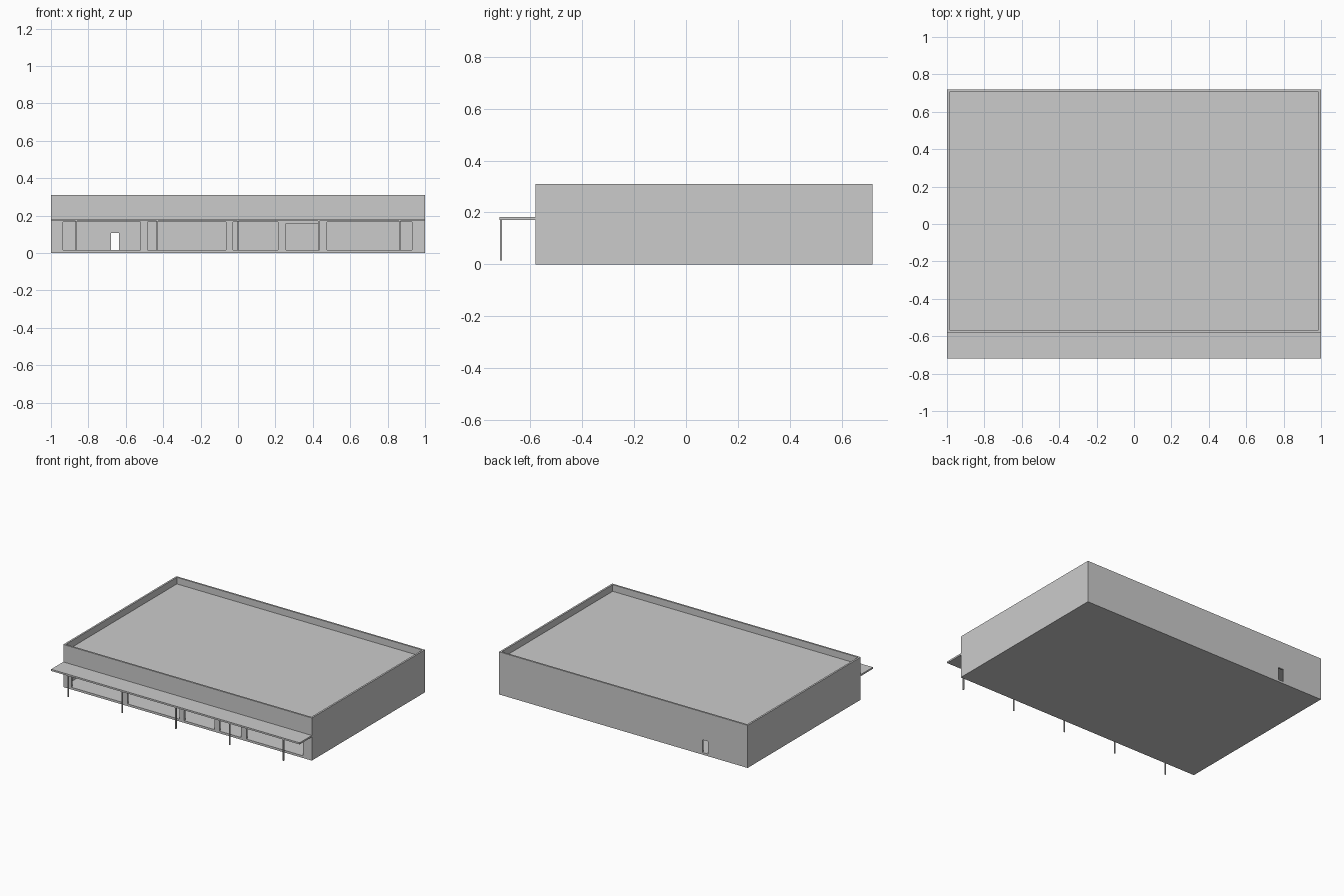
import bpy

if "Cube" in bpy.data.objects:
    bpy.data.objects.remove(bpy.data.objects["Cube"])


def box(name, x0, x1, y0, y1, z0, z1):
    bpy.ops.mesh.primitive_cube_add(size=1, location=((x0 + x1) / 2, (y0 + y1) / 2, (z0 + z1) / 2))
    ob = bpy.context.object
    ob.name = name
    ob.scale = (x1 - x0, y1 - y0, z1 - z0)
    bpy.ops.object.transform_apply(location=False, rotation=False, scale=True)
    return ob


def cut(target, name, *bounds):
    cutter = box(name, *bounds)
    cutter.hide_render = True
    mod = target.modifiers.new(name, 'BOOLEAN')
    mod.operation = 'DIFFERENCE'
    mod.solver = 'EXACT'
    mod.object = cutter
    bpy.context.view_layer.objects.active = target
    bpy.ops.object.modifier_apply(modifier=mod.name)
    bpy.data.objects.remove(cutter)


W = 0.013                      # wall thickness
FRONT, BACK, TOP = -0.58, 0.72, 0.31
FLOOR, ROOF = 0.015, 0.262

# Hollow building shell: floor, walls, flat roof and parapet
shell = box("building_shell", -1, 1, FRONT, BACK, 0, TOP)
cut(shell, "room_void", -1 + W, 1 - W, FRONT + W, BACK - W, FLOOR, ROOF - W)
cut(shell, "roof_recess", -1 + W, 1 - W, FRONT + W, BACK - W, ROOF, TOP + 0.1)

# Shopfront openings: left, right, top
openings = [(-0.935, -0.52, 0.167), (-0.483, -0.063, 0.167), (-0.027, 0.215, 0.167),
            (0.257, 0.432, 0.158), (0.475, 0.93, 0.167)]
for x0, x1, top in openings:
    cut(shell, "shopfront_opening", x0, x1, FRONT - 0.05, FRONT + 0.05, FLOOR + 0.001, top)

# Back door opening
cut(shell, "back_door_opening", -0.68, -0.637, BACK - 0.05, BACK + 0.05, FLOOR + 0.001, 0.108)

# Canopy and its posts
box("canopy", -1, 1, -0.72, FRONT, 0.171, 0.183)
for i in range(5):
    x = (i - 2) * 0.433
    box("canopy_post", x - 0.004, x + 0.004, -0.717, -0.709, 0.015, 0.171)
